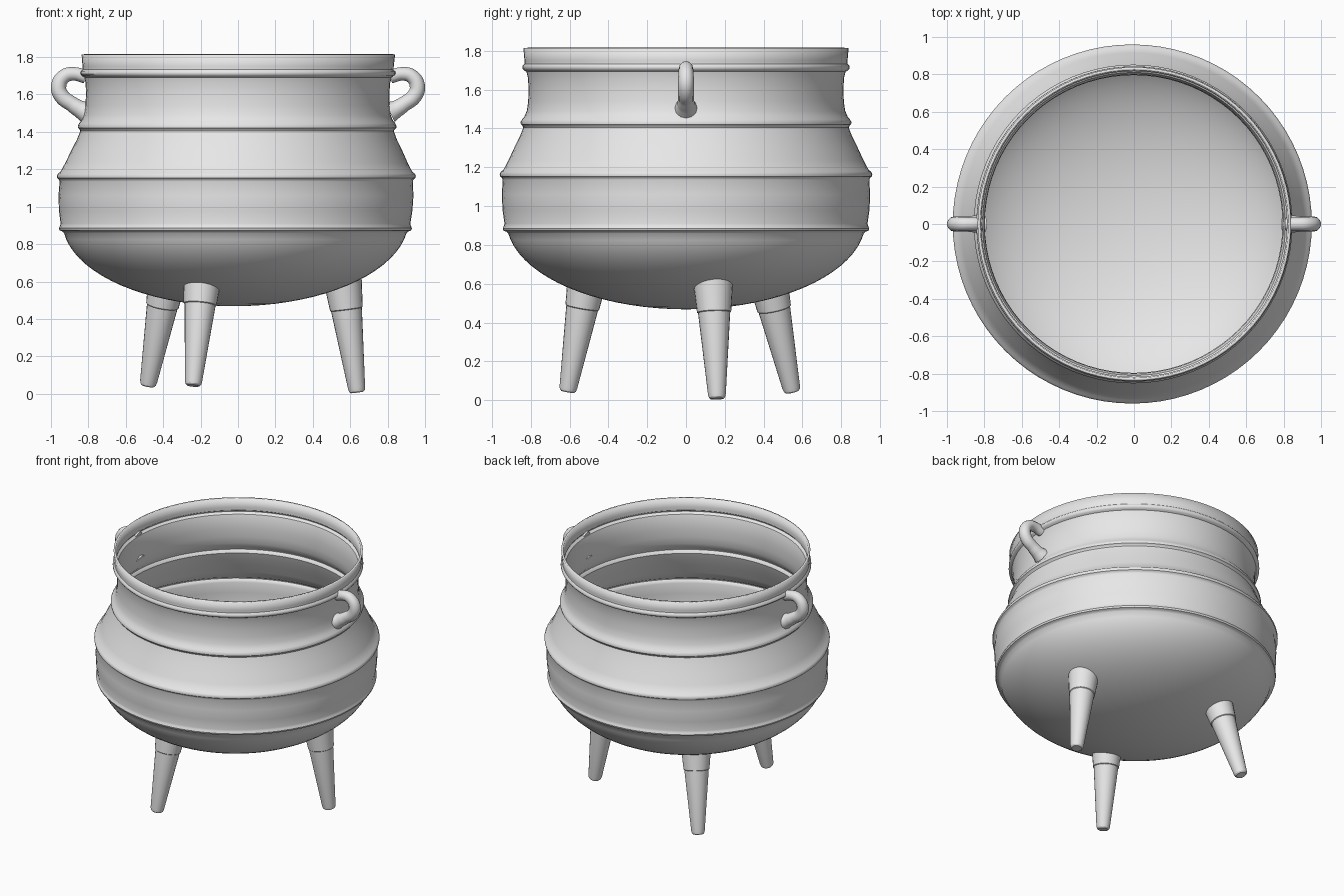
import bpy, bmesh, math
from mathutils import Vector

if "Cube" in bpy.data.objects:
    bpy.data.objects.remove(bpy.data.objects["Cube"])

iron = bpy.data.materials.new("grey iron")
iron.diffuse_color = (0.8, 0.8, 0.8, 1)
iron.use_nodes = True
iron.node_tree.nodes["Principled BSDF"].inputs["Base Color"].default_value = iron.diffuse_color

BOWL_R, BOWL_H, BOWL_Z = 0.925, 0.455, 0.468


def lean(z):
    # the pot leans very slightly to one side
    return -0.012 + 0.017 * (z - 1)


def bowl_z(r):
    return BOWL_Z + BOWL_H * (1 - math.sqrt(max(0, 1 - (r / BOWL_R) ** 2)))


def finish(ob, angle=35):
    if not ob.data.materials:
        ob.data.materials.append(iron)
    bpy.ops.object.select_all(action='DESELECT')
    ob.select_set(True)
    bpy.context.view_layer.objects.active = ob
    bpy.ops.object.shade_smooth_by_angle(angle=math.radians(angle))


def rings_to_object(name, rings, cap_start=True, cap_end=True):
    bm = bmesh.new()
    loops = [[bm.verts.new(p) for p in ring] for ring in rings]
    n = len(loops[0])
    for a, b in zip(loops, loops[1:]):
        for i in range(n):
            j = (i + 1) % n
            bm.faces.new((a[i], a[j], b[j], b[i]))
    if cap_start:
        bm.faces.new(loops[0][::-1])
    if cap_end:
        bm.faces.new(loops[-1])
    bmesh.ops.recalc_face_normals(bm, faces=bm.faces)
    me = bpy.data.meshes.new(name)
    bm.to_mesh(me)
    bm.free()
    ob = bpy.data.objects.new(name, me)
    bpy.context.collection.objects.link(ob)
    return ob


# Pot body: elliptical bowl, then belly, shoulder, neck and rim with raised beads
profile = []
for k in range(1, 19):
    a = math.radians(82) * k / 18
    profile.append((BOWL_R * math.sin(a), BOWL_Z + BOWL_H * (1 - math.cos(a))))
profile = [(0.012, BOWL_Z)] + profile
profile += [
    (0.926, 0.868), (0.940, 0.873), (0.944, 0.885), (0.938, 0.898), (0.935, 0.91),
    (0.945, 0.98), (0.949, 1.06), (0.944, 1.135),
    (0.948, 1.145), (0.958, 1.153), (0.960, 1.165), (0.953, 1.178), (0.941, 1.186),
    (0.915, 1.235), (0.885, 1.30), (0.855, 1.36), (0.838, 1.405),
    (0.842, 1.413), (0.851, 1.421), (0.852, 1.433), (0.845, 1.446), (0.833, 1.460),
    (0.820, 1.49), (0.813, 1.54), (0.811, 1.60), (0.814, 1.66), (0.822, 1.692),
    (0.836, 1.700), (0.843, 1.710), (0.842, 1.722), (0.832, 1.733), (0.832, 1.75),
    (0.838, 1.814)]
SEG = 80
rings = [[Vector((r * math.cos(t) + lean(z), r * math.sin(t), z))
          for t in (2 * math.pi * i / SEG for i in range(SEG))] for r, z in profile]
body = rings_to_object("pot_body", rings, True, False)
wall = body.modifiers.new("wall", 'SOLIDIFY')
wall.thickness = 0.015
wall.offset = -1
finish(body, 40)


# Legs: tapered foot, small step, flared cuff trimmed to the bowl surface
def make_leg(name, foot, seam):
    foot, seam = Vector(foot), Vector(seam)
    axis = (seam - foot).normalized()
    u = axis.cross(Vector((0, 1, 0))).normalized()
    v = axis.cross(u)
    dirs = [u * math.cos(t) + v * math.sin(t)
            for t in (2 * math.pi * i / 24 for i in range(24))]
    length = (seam - foot).length

    def ring(d, r):
        return [foot + axis * d + q * r for q in dirs]

    rings = [ring(0, 0.034), ring(0.008, 0.042), ring(0.025, 0.046),
             ring(length, 0.083), ring(length + 0.004, 0.088)]
    top = []
    for q in dirs:
        t = 0.01
        while t < 0.4:
            p = foot + axis * (length + t) + q * (0.088 + 0.09 * t)
            if p.z > bowl_z(math.hypot(p.x - lean(p.z), p.y)) + 0.004:
                break
            t += 0.002
        top.append(p)
    rings.append(top)
    finish(rings_to_object(name, rings), 30)


make_leg("front_leg", (-0.24, -0.61, 0.043), (-0.203, -0.535, 0.475))
make_leg("right_leg", (0.637, 0.16, 0.007), (0.58, 0.145, 0.45))
make_leg("back_leg", (-0.482, 0.547, 0.043), (-0.405, 0.455, 0.468))


# Handles: one bent ear on each side, thicker where it joins the neck
path = [(0.815, 1.695, 0.036), (0.875, 1.710, 0.036), (0.928, 1.698, 0.038),
        (0.959, 1.645, 0.041), (0.942, 1.590, 0.041), (0.890, 1.550, 0.041),
        (0.848, 1.523, 0.046), (0.812, 1.505, 0.058)]
for side, label in ((-1, "left"), (1, "right")):
    cu = bpy.data.curves.new(label + "_handle", 'CURVE')
    cu.dimensions = '3D'
    cu.bevel_depth = 1.0
    cu.bevel_resolution = 4
    cu.resolution_u = 5
    cu.use_fill_caps = True
    sp = cu.splines.new('BEZIER')
    sp.bezier_points.add(len(path) - 1)
    for bp, (x, z, r) in zip(sp.bezier_points, path):
        bp.co = (side * x, 0, z)
        bp.radius = r
        bp.handle_left_type = bp.handle_right_type = 'AUTO'
    ob = bpy.data.objects.new(label + "_handle", cu)
    bpy.context.collection.objects.link(ob)
    bpy.ops.object.select_all(action='DESELECT')
    ob.select_set(True)
    bpy.context.view_layer.objects.active = ob
    bpy.ops.object.convert(target='MESH')
    finish(bpy.context.view_layer.objects.active, 50)
